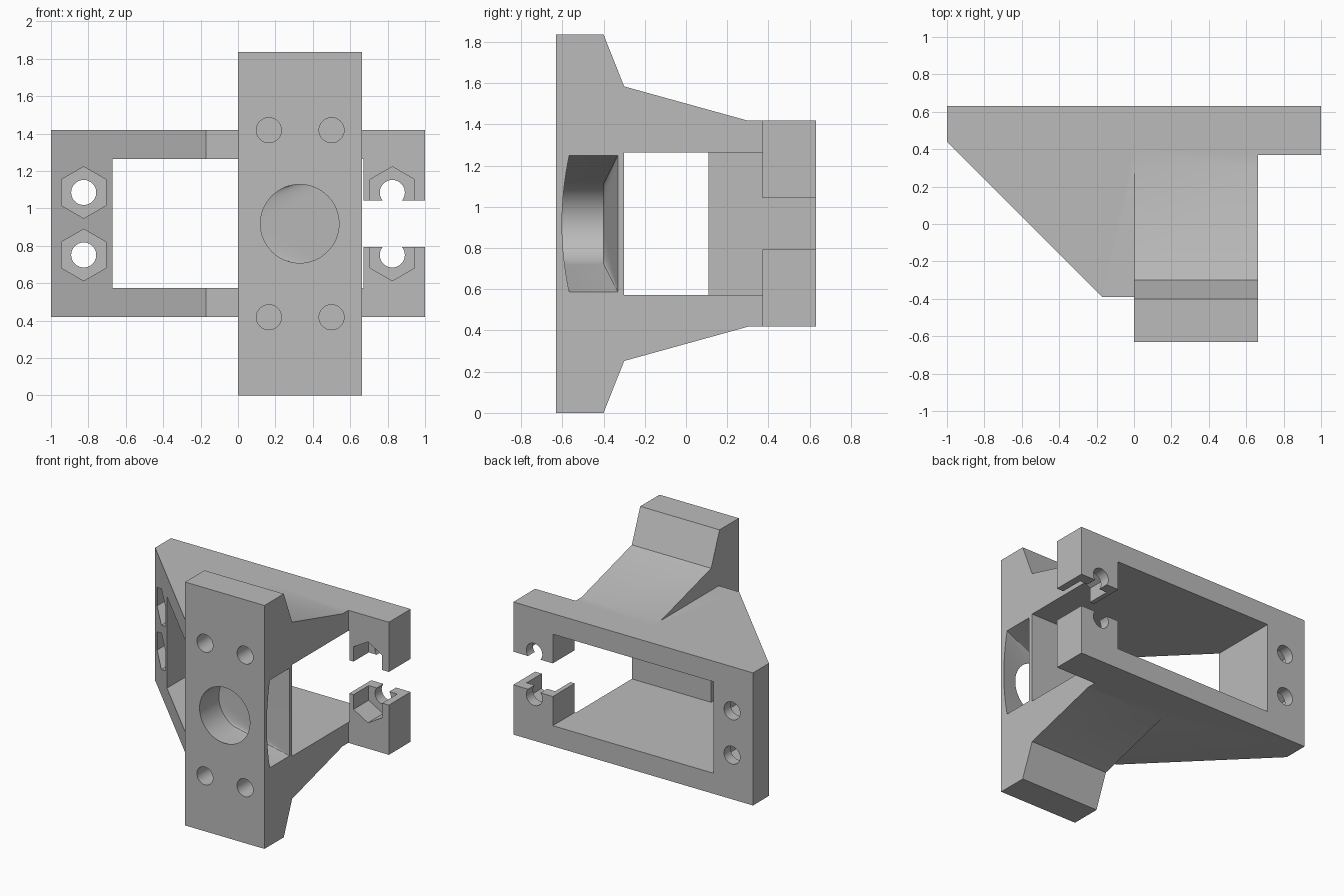
import bpy, bmesh, math
from mathutils import Matrix, Vector

if "Cube" in bpy.data.objects:
    bpy.data.objects.remove(bpy.data.objects["Cube"])

grey = bpy.data.materials.new("plain_grey")
grey.use_nodes = True
grey.diffuse_color = (0.5, 0.5, 0.5, 1)
grey.node_tree.nodes["Principled BSDF"].inputs["Base Color"].default_value = (0.5, 0.5, 0.5, 1)

MID = 0.918          # height of the mirror plane
BACK, FRONT = 0.63, -0.63


def finish(name, bm):
    bmesh.ops.recalc_face_normals(bm, faces=bm.faces)
    mesh = bpy.data.meshes.new(name)
    bm.to_mesh(mesh)
    bm.free()
    mesh.materials.append(grey)
    ob = bpy.data.objects.new(name, mesh)
    bpy.context.collection.objects.link(ob)
    return ob


def prism(name, points, offset):
    bm = bmesh.new()
    face = bm.faces.new([bm.verts.new(p) for p in points])
    ext = bmesh.ops.extrude_face_region(bm, geom=[face])
    moved = [v for v in ext["geom"] if isinstance(v, bmesh.types.BMVert)]
    bmesh.ops.translate(bm, verts=moved, vec=Vector(offset))
    return finish(name, bm)


def box(name, x, y, z):
    pts = [(x[0], y[0], z[0]), (x[1], y[0], z[0]), (x[1], y[1], z[0]), (x[0], y[1], z[0])]
    return prism(name, pts, (0, 0, z[1] - z[0]))


def ring(x, y, z, r, n, phase=0.0):
    return [(x + r * math.cos(phase + math.tau * i / n), y,
             z + r * math.sin(phase + math.tau * i / n)) for i in range(n)]


def bore(name, x, z, r, y0, y1, n=40, phase=0.0):
    return prism(name, ring(x, y0, z, r, n, phase), (0, y1 - y0, 0))


def combine(target, tool, operation):
    mod = target.modifiers.new(tool.name, 'BOOLEAN')
    mod.operation, mod.solver, mod.object = operation, 'EXACT', tool
    bpy.ops.object.select_all(action='DESELECT')
    bpy.context.view_layer.objects.active = target
    target.select_set(True)
    bpy.ops.object.modifier_apply(modifier=mod.name)
    bpy.data.objects.remove(tool)


# Bracket body with its slanted side
plan = [(-1, BACK), (1, BACK), (1, 0.37), (0.64, 0.37), (0.64, -0.39), (-0.17, -0.39), (-1, 0.44)]
bracket = prism("mounting_bracket", [(x, y, MID - 0.5) for x, y in plan], (0, 0, 1))

# Front plate with tapering ribs above and below
half = [(FRONT, 0.918), (-0.4, 0.918), (-0.3, 0.666), (0.3, 0.5), (0.4, 0.5)]
profile = [(y, MID + h) for y, h in half] + [(y, MID - h) for y, h in reversed(half)]
plate = prism("front_plate", [(0, y, z) for y, z in profile], (0.662, 0, 0))
combine(bracket, plate, 'UNION')

# Window through the body, open to the front beside the plate, and the side gap
window = (MID - 0.345, MID + 0.345)
cutters = [
    box("window", (-0.67, 0.67), (-0.3, 0.8), window),
    box("front_window", (-0.67, 0), (-0.8, 0), window),
    box("side_gap", (0.6, 1.2), (0.2, 0.8), (MID - 0.125, MID + 0.125)),
    bore("air_hole", 0.33, MID, 0.21, -0.8, -0.4, 64),
]

# Screw holes in the plate, bolt holes and nut pockets at both ends
for side in (-1, 1):
    for x in (0.165, 0.5):
        cutters.append(bore("screw_hole", x, MID + side * 0.5, 0.067, -0.8, -0.3))
    for x in (-0.825, 0.825):
        z = MID + side * 0.167
        cutters.append(bore("bolt_hole", x, z, 0.067, -0.5, 0.8))
        cutters.append(bore("nut_pocket", x, z, 0.138, -0.5, 0.55, 6, math.pi / 6))

# Duct flaring from the round hole to the side opening
bm = bmesh.new()
points = ring(0.33, -0.625, MID, 0.21, 64) + ring(0.33, -0.4, MID, 0.21, 64)
for i in range(-8, 9):
    t = i / 8
    points.append((0.67, -0.6 + 0.035 * t * t, MID + 0.333 * t))
points += [(0.67, -0.33, MID + 0.333), (0.67, -0.33, MID - 0.333)]
for p in points:
    bm.verts.new(p)
hull = bmesh.ops.convex_hull(bm, input=bm.verts)
unused = {v for v in hull["geom_interior"] + hull["geom_unused"] if isinstance(v, bmesh.types.BMVert)}
bmesh.ops.delete(bm, geom=list(unused), context='VERTS')
cutters.append(finish("duct", bm))

for cutter in cutters:
    combine(bracket, cutter, 'DIFFERENCE')

bpy.ops.object.shade_smooth_by_angle(angle=math.radians(20))
